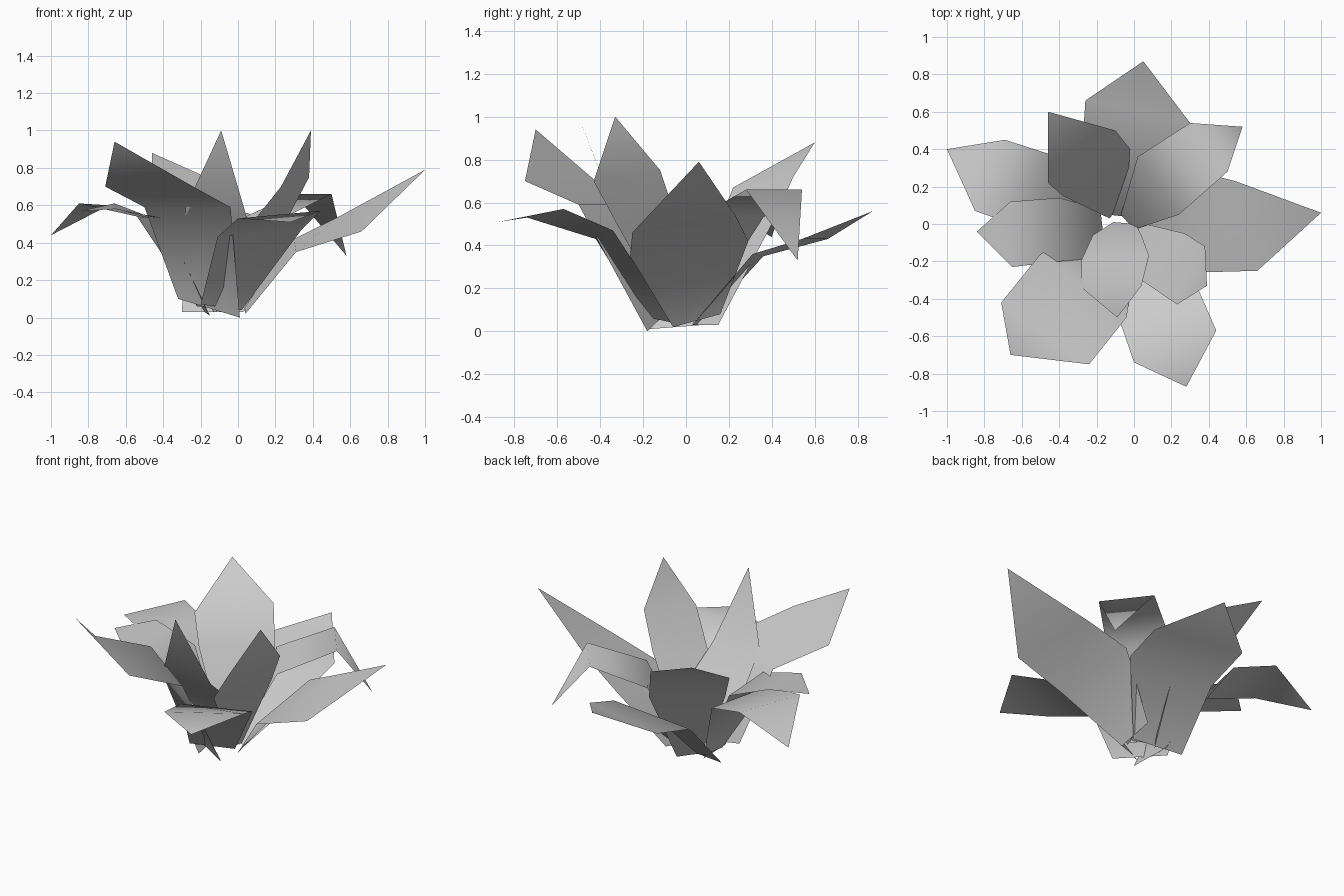
import bpy
import bmesh
import math

cube = bpy.data.objects.get("Cube")
if cube:
    bpy.data.objects.remove(cube, do_unlink=True)

# One plain grey for the whole plant
grey = bpy.data.materials.new("leaf_grey")
grey.use_nodes = True
colour = (0.6, 0.6, 0.6, 1)
grey.diffuse_color = colour
grey.node_tree.nodes["Principled BSDF"].inputs["Base Color"].default_value = colour


def leaf(name, first_edge, second_edge, tip):
    """Loft a thin leaf between two edge paths, base to shoulder, and close it with a pointed tip."""
    mesh = bpy.data.meshes.new(name)
    bm = bmesh.new()
    first = [bm.verts.new(point) for point in first_edge]
    second = [bm.verts.new(point) for point in second_edge]
    for i in range(len(first) - 1):
        bm.faces.new((first[i], second[i], second[i + 1], first[i + 1]))
    bm.faces.new((first[-1], second[-1], bm.verts.new(tip)))
    bmesh.ops.recalc_face_normals(bm, faces=bm.faces)
    # Upper side faces outward
    if sum(face.normal.z * face.calc_area() for face in bm.faces) < 0:
        bmesh.ops.reverse_faces(bm, faces=bm.faces)
    bm.to_mesh(mesh)
    bm.free()
    mesh.materials.append(grey)
    obj = bpy.data.objects.new(name, mesh)
    bpy.context.collection.objects.link(obj)
    bpy.ops.object.select_all(action="DESELECT")
    obj.select_set(True)
    bpy.context.view_layer.objects.active = obj
    bpy.ops.object.shade_smooth_by_angle(angle=math.radians(150))


# Low, spreading outer leaves
leaf("left_leaf",
     [(.04, -.06, .02), (.31, -.26, .35), (.66, -.25, .46)],
     [(.03, .16, .08), (.3, .29, .42), (.54, .23, .54)],
     (1, .06, .79))
leaf("back_leaf",
     [(-.3, .07, .03), (-.28, .36, .35), (-.26, .66, .43)],
     [(.03, .03, .03), (.29, .31, .36), (.3, .54, .43)],
     (.05, .87, .56))
leaf("front_leaf",
     [(-.2, -.2, .07), (-.11, -.42, .43), (0, -.74, .53)],
     [(.02, -.06, .04), (.34, -.34, .47), (.44, -.57, .57)],
     (.28, -.87, .51))
leaf("front_right_leaf",
     [(-.32, -.08, .1), (-.5, -.16, .59), (-.71, -.42, .7)],
     [(.01, -.18, 0), (-.04, -.5, .59), (-.24, -.75, .7)],
     (-.66, -.7, .94))

# Drooping leaves with folded tips
leaf("right_leaf",
     [(-.19, .09, .06), (-.44, .37, .53), (-.69, .45, .6)],
     [(-.22, -.05, .06), (-.54, -.04, .54), (-.85, .07, .61)],
     (-1, .4, .44))
leaf("right_inner_leaf",
     [(-.18, .08, .03), (-.4, .14, .51), (-.66, .12, .61)],
     [(-.15, -.18, .01), (-.4, -.2, .53), (-.65, -.23, .58)],
     (-.84, -.04, .57))
leaf("back_left_leaf",
     [(-.07, .05, .05), (.02, .36, .53), (.3, .54, .66)],
     [(0, -.03, .04), (.24, .05, .53), (.5, .28, .66)],
     (.58, .52, .33))

# Upright inner leaves
leaf("back_right_inner_leaf",
     [(-.13, .03, .03), (-.38, .15, .5), (-.46, .22, .67)],
     [(-.04, .15, .03), (-.02, .4, .5), (-.1, .5, .72)],
     (-.46, .6, .88))
leaf("front_right_inner_leaf",
     [(-.11, .01, .06), (-.22, -.06, .2), (-.28, -.19, .4), (-.28, -.34, .59)],
     [(.01, 0, .04), (.04, -.06, .2), (.08, -.17, .4), (.04, -.33, .56)],
     (-.09, -.5, 1))
leaf("front_left_inner_leaf",
     [(-.01, -.07, .05), (.04, -.3, .46), (.23, -.43, .7)],
     [(.02, .01, .05), (.27, -.05, .54), (.38, -.12, .75)],
     (.39, -.33, 1))
